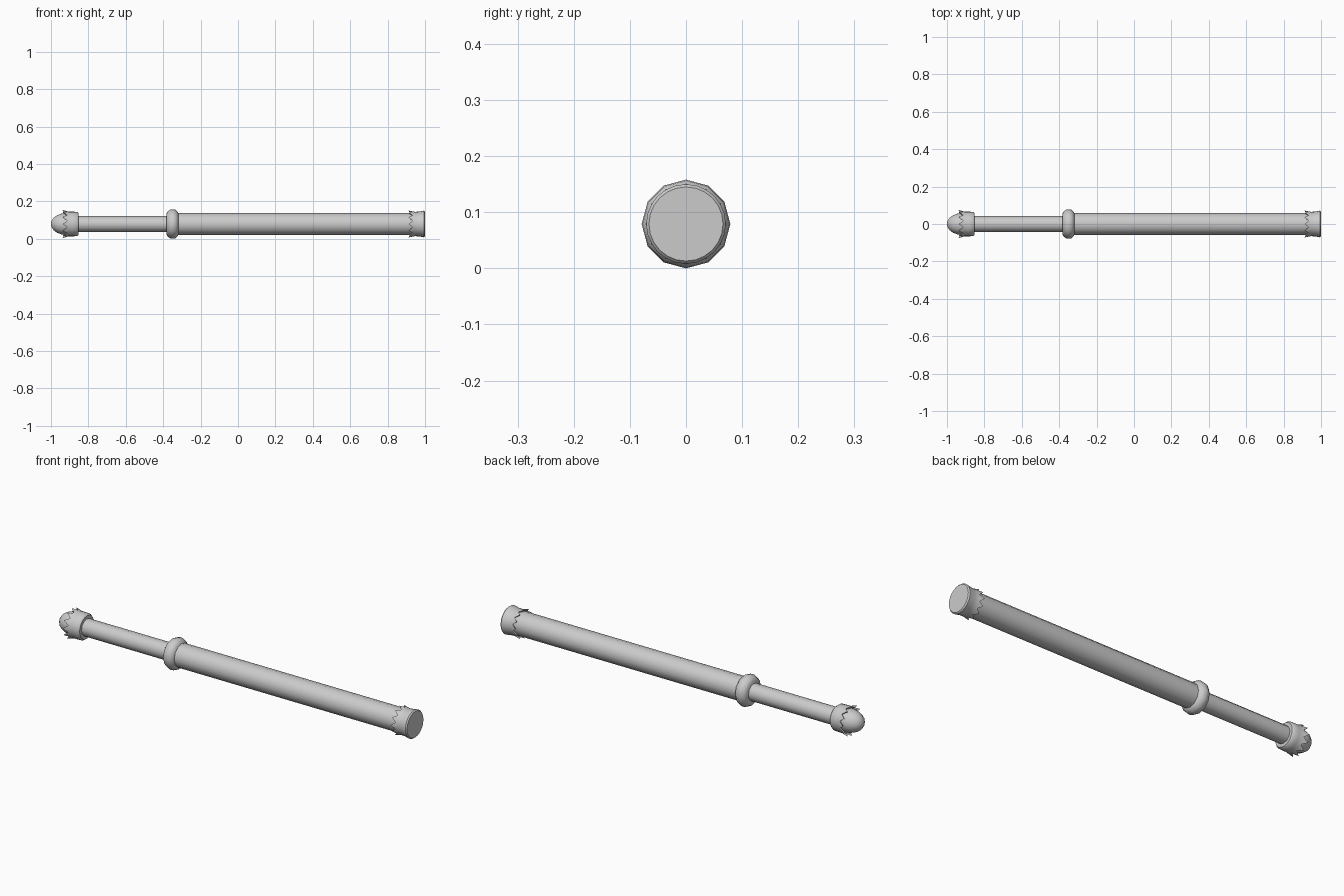
import bpy, bmesh, math

if "Cube" in bpy.data.objects:
    bpy.data.objects.remove(bpy.data.objects["Cube"])

CZ = 0.079   # height of the long axis
grey = bpy.data.materials.new("plain_grey")
grey.diffuse_color = (0.6, 0.6, 0.6, 1)
grey.use_nodes = True
grey.node_tree.nodes["Principled BSDF"].inputs["Base Color"].default_value = grey.diffuse_color


def lathe(name, profile, sides=12, angle=40):
    """Spin (x, radius) points around the long axis; a point may be a function of the segment."""
    bm = bmesh.new()
    rings = []
    for p in profile:
        if not callable(p) and p[1] == 0:
            rings.append([bm.verts.new((p[0], 0, CZ))])
            continue
        ring = []
        for i in range(sides):
            x, r = p(i) if callable(p) else p
            a = 2 * math.pi * i / sides
            ring.append(bm.verts.new((x, r * math.sin(a), CZ + r * math.cos(a))))
        rings.append(ring)
    for a, b in zip(rings, rings[1:]):
        for i in range(sides):
            j = (i + 1) % sides
            quad = [a[i % len(a)], a[j % len(a)], b[j % len(b)], b[i % len(b)]]
            bm.faces.new(list(dict.fromkeys(quad)))
    bmesh.ops.recalc_face_normals(bm, faces=bm.faces)
    mesh = bpy.data.meshes.new(name)
    bm.to_mesh(mesh)
    bm.free()
    mesh.materials.append(grey)
    obj = bpy.data.objects.new(name, mesh)
    bpy.context.collection.objects.link(obj)
    bpy.ops.object.select_all(action='DESELECT')
    obj.select_set(True)
    bpy.context.view_layer.objects.active = obj
    bpy.ops.object.shade_smooth_by_angle(angle=math.radians(angle))
    return obj


def teeth(tip, root, r_tip, r_root):
    """Zigzag rim: even segments reach the tip, odd ones stop at the root."""
    return lambda i: (tip, r_tip) if i % 2 == 0 else (root, r_root)


# Long shaft and thin grip
lathe("shaft", [(-0.34, 0), (-0.34, 0.059), (0.96, 0.059), (0.96, 0)])
lathe("grip", [(-0.90, 0), (-0.90, 0.043), (-0.34, 0.043), (-0.34, 0)])

# Rounded collar between grip and shaft
lathe("collar", [(-0.382, 0), (-0.382, 0.057), (-0.375, 0.068), (-0.362, 0.077),
                 (-0.350, 0.079), (-0.336, 0.077), (-0.326, 0.069), (-0.318, 0.058), (-0.318, 0)],
      angle=60)

# Domed pommel
lathe("pommel_dome", [(-1.0, 0), (-0.996, 0.018), (-0.985, 0.034), (-0.967, 0.047),
                      (-0.945, 0.055), (-0.92, 0.058), (-0.88, 0.056), (-0.88, 0)], angle=60)

# Toothed crown around the pommel, with flared tips
lathe("pommel_crown", [(-0.853, 0), (-0.853, 0.058), (-0.862, 0.065), (-0.885, 0.066),
                       (-0.905, 0.066), teeth(-0.938, -0.913, 0.075, 0.067),
                       teeth(-0.934, -0.911, 0.066, 0.060), (-0.90, 0.056)], 24)

# Toothed cap at the far end
lathe("end_cap", [(1.0, 0), (1.0, 0.066), (0.994, 0.071), (0.965, 0.066), (0.945, 0.065),
                  teeth(0.912, 0.933, 0.072, 0.066),
                  teeth(0.915, 0.935, 0.064, 0.060), (0.945, 0.058)], 24)
